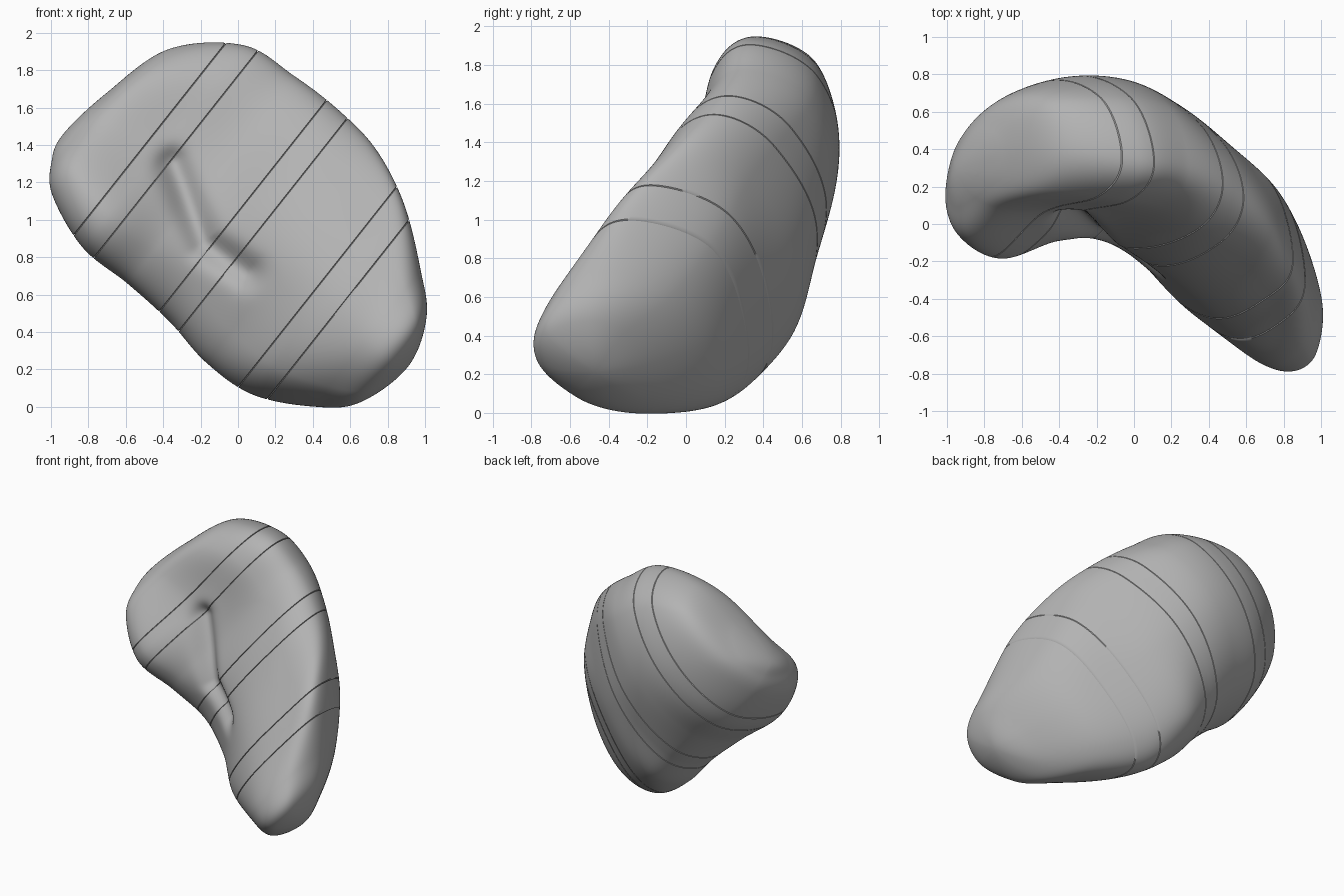
import bpy, bmesh, math
from mathutils import Vector

if "Cube" in bpy.data.objects:
    bpy.data.objects.remove(bpy.data.objects["Cube"], do_unlink=True)

# Body axis: slices run along s, each slice spans t (upwards to the left side) and y
ALONG = Vector((0.783, 0, -0.62))
ACROSS = Vector((0.62, 0, 0.783))
DEPTH = Vector((0, 1, 0))
RING = 200
STEPS = 30

# s, t low, t high, then depth at eight points round the slice:
# high edge, three along the front, low edge, three along the back
SLICES = [
    (-1.64, .56, .56, .29, .29, .29, .29, .29, .29, .29, .29),
    (-1.595, .405, .88, .38, .24, .14, .09, .19, .39, .51, .49),
    (-1.48, .27, 1.27, .39, .19, .08, -.08, .12, .48, .68, .65),
    (-1.18, .152, 1.535, .34, .14, .06, -.185, .06, .57, .78, .68),
    (-.87, .15, 1.575, .3, .09, 0, -.09, .12, .58, .78, .65),
    (-.57, .13, 1.58, .18, -.07, -.18, -.05, .2, .58, .7, .5),
    (-.28, .08, 1.54, 0, -.22, -.36, -.13, .2, .55, .57, .33),
    (.02, .1, 1.405, -.25, -.45, -.56, -.35, .13, .36, .35, .18),
    (.313, .25, 1.18, -.39, -.67, -.75, -.49, -.06, .12, .11, -.06),
    (.495, .42, 1.0, -.5, -.72, -.745, -.57, -.35, -.2, -.2, -.32),
    (.58, .73, .73, -.47, -.47, -.47, -.47, -.47, -.47, -.47, -.47),
]
LAST = len(SLICES) - 1
CUTS = (-1.26, -1.1, -.647, -.5, -.065, .097)
NOTCH = [Vector(p) for p in ((-.35, 1.3), (-.27, 1.1), (-.18, .88), (.05, .72))]


def spline(a, b, c, d, f):
    """Smooth curve through b and c."""
    return b + .5 * f * (c - a + f * (2 * a - 5 * b + 4 * c - d + f * (3 * (b - c) + d - a)))


def turned(row):
    """The same slice started from its opposite side, to round off an end."""
    s, low, high, *depth = row
    return (s, high, low, *depth[4:], *depth[:4])


ROWS = [turned(SLICES[1]), *SLICES, turned(SLICES[LAST - 1])]


def slice_at(u):
    i = min(int(u), LAST - 1)
    return [spline(*values, u - i) for values in zip(*ROWS[i:i + 4])]


def find_slice(s):
    low, high = 0, LAST
    for _ in range(40):
        mid = (low + high) / 2
        if slice_at(mid)[0] < s:
            low = mid
        else:
            high = mid
    return low


def notch_distance(p):
    best = 9
    for a, b in zip(NOTCH, NOTCH[1:]):
        f = max(0, min(1, (p - a).dot(b - a) / (b - a).length_squared))
        best = min(best, (p - a - (b - a) * f).length)
    return best


def ring_points(u, inset):
    s, low, high, *depth = slice_at(u)
    points = []
    for k in range(RING):
        turn = k / RING
        t = (low + high) / 2 + (high - low) / 2 * math.cos(math.tau * turn)
        i = int(turn * 8)
        y = spline(*[depth[(i + j) % 8] for j in (-1, 0, 1, 2)], turn * 8 - i)
        p = ALONG * s + ACROSS * t + DEPTH * y
        # Press the notch into the front
        if 0 < turn < .5:
            d = notch_distance(Vector((p.x, p.z)))
            p.y += .085 * math.exp(-(d / .08) ** 2)
        points.append(p)
    centre = sum(points, Vector()) / RING
    return [p + (centre - p).normalized() * inset for p in points]


# Slice positions, with a fine groove at every cut
cut_places = [find_slice(s) for s in CUTS]
places = [(k / STEPS, 0) for k in range(1, LAST * STEPS)]
places = [p for p in places if all(abs(p[0] - c) > .025 for c in cut_places)]
for c in cut_places:
    places += [(c - .01, 0), (c, .012), (c + .01, 0)]
places.sort()

# Skin the rings and close both ends
bm = bmesh.new()
rings = [[bm.verts.new(p) for p in ring_points(u, inset)] for u, inset in places]
for a, b in zip(rings, rings[1:]):
    for k in range(RING):
        n = (k + 1) % RING
        bm.faces.new((a[k], a[n], b[n], b[k]))
for ring, end in ((rings[0], SLICES[0]), (rings[-1], SLICES[-1])):
    tip = bm.verts.new(ALONG * end[0] + ACROSS * end[1] + DEPTH * end[3])
    for k in range(RING):
        bm.faces.new((ring[k], ring[(k + 1) % RING], tip))
bmesh.ops.recalc_face_normals(bm, faces=bm.faces)

mesh = bpy.data.meshes.new("curved_body")
bm.to_mesh(mesh)
bm.free()
body = bpy.data.objects.new("curved_body", mesh)
bpy.context.collection.objects.link(body)

# Plain grey colour
grey = bpy.data.materials.new("plain_grey")
grey.use_nodes = True
colour = (.45, .45, .45, 1)
grey.diffuse_color = colour
grey.node_tree.nodes["Principled BSDF"].inputs["Base Color"].default_value = colour
mesh.materials.append(grey)

bpy.context.view_layer.objects.active = body
body.select_set(True)
bpy.ops.object.shade_smooth_by_angle(angle=math.radians(42))
